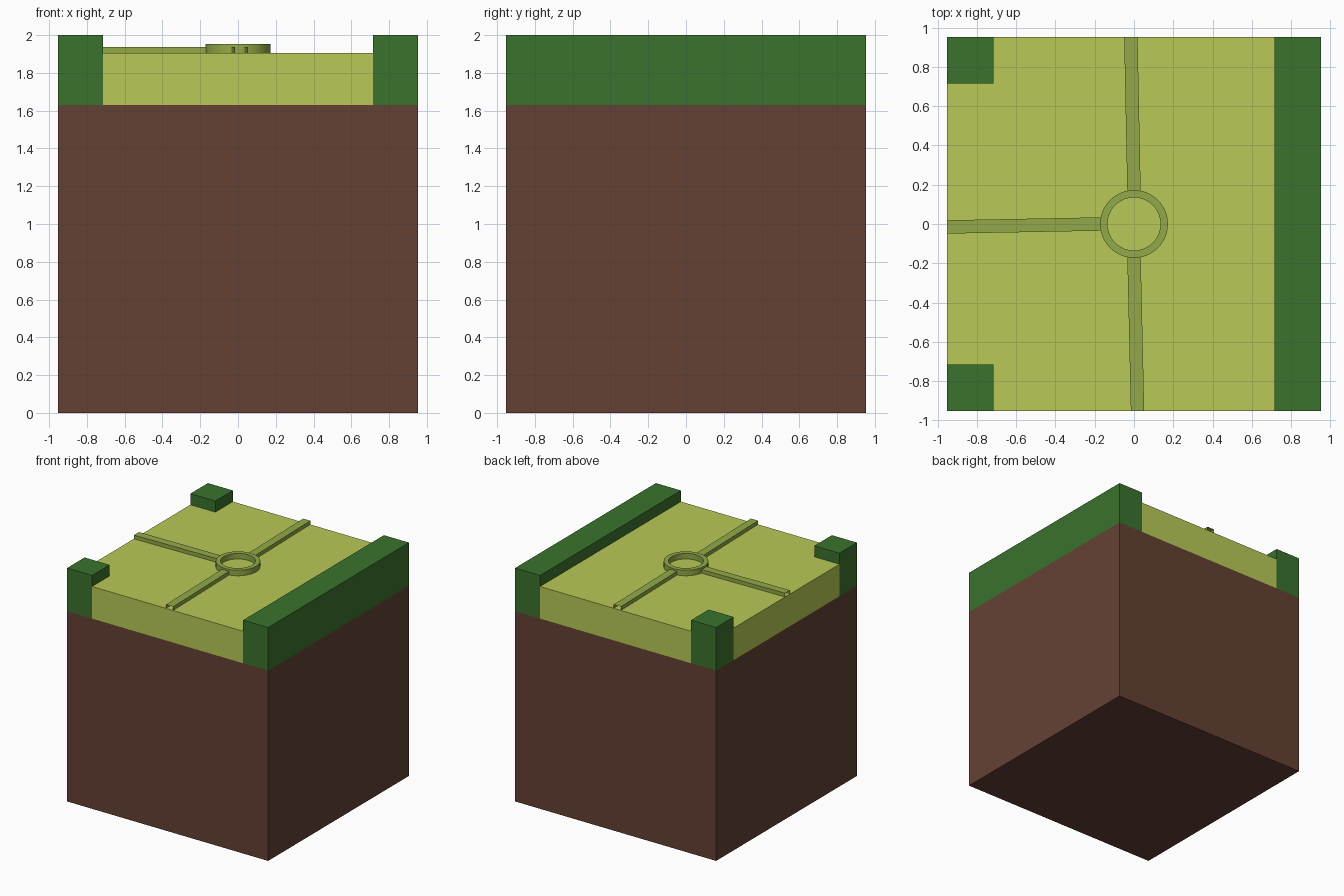
import bpy
import bmesh
from math import cos, sin, tau, radians
from mathutils import Matrix, Vector

cube = bpy.data.objects.get("Cube")
if cube:
    bpy.data.objects.remove(cube)

HALF = 0.953     # half width of the block
INNER = 0.716    # inner edge of the raised hedges
SOIL_TOP, GRASS_TOP, HEDGE_TOP = 1.63, 1.905, 2.0


def material(name, r, g, b):
    def linear(v):
        v /= 255
        return v / 12.92 if v <= 0.04045 else ((v + 0.055) / 1.055) ** 2.4
    mat = bpy.data.materials.new(name)
    mat.use_nodes = True
    colour = (linear(r), linear(g), linear(b), 1)
    mat.diffuse_color = colour
    mat.node_tree.nodes["Principled BSDF"].inputs["Base Color"].default_value = colour
    return mat


soil = material("soil brown", 100, 64, 52)
grass = material("lime grass", 184, 201, 86)
hedge = material("hedge green", 58, 114, 45)
olive = material("olive marking", 146, 170, 72)


def finish(name, bm, mat):
    bmesh.ops.recalc_face_normals(bm, faces=bm.faces)
    mesh = bpy.data.meshes.new(name)
    bm.to_mesh(mesh)
    bm.free()
    mesh.materials.append(mat)
    obj = bpy.data.objects.new(name, mesh)
    bpy.context.collection.objects.link(obj)
    return obj


def prism(name, outline, z0, z1, mat):
    """Extrude a flat outline straight up."""
    bm = bmesh.new()
    base = bm.faces.new([bm.verts.new((x, y, z0)) for x, y in outline])
    up = bmesh.ops.extrude_face_region(bm, geom=[base], use_keep_orig=True)
    verts = [v for v in up["geom"] if isinstance(v, bmesh.types.BMVert)]
    bmesh.ops.translate(bm, verts=verts, vec=(0, 0, z1 - z0))
    return finish(name, bm, mat)


def rect(x0, x1, y0, y1):
    return [(x0, y0), (x1, y0), (x1, y1), (x0, y1)]


# Soil block
prism("soil_block", rect(-HALF, HALF, -HALF, HALF), 0, SOIL_TOP, soil)

# Grass layer, notched around the hedges
prism("grass_layer", [(-INNER, -HALF), (INNER, -HALF), (INNER, HALF), (-INNER, HALF),
                      (-INNER, INNER), (-HALF, INNER), (-HALF, -INNER), (-INNER, -INNER)],
      SOIL_TOP, GRASS_TOP, grass)

# Long hedge on the left, corner hedges on the right
prism("left_hedge", rect(INNER, HALF, -HALF, HALF), SOIL_TOP, HEDGE_TOP, hedge)
prism("front_corner_hedge", rect(-HALF, -INNER, -HALF, -INNER), SOIL_TOP, HEDGE_TOP, hedge)
prism("back_corner_hedge", rect(-HALF, -INNER, INNER, HALF), SOIL_TOP, HEDGE_TOP, hedge)


# Centre ring: a rectangular section swept round
def ring(name, r_in, r_out, z0, z1, count=48):
    bm = bmesh.new()
    section = [(r_in, z0), (r_out, z0), (r_out, z1), (r_in, z1)]
    loops = [[bm.verts.new((r * cos(tau * i / count), r * sin(tau * i / count), z))
              for r, z in section] for i in range(count)]
    for i in range(count):
        a, b = loops[i], loops[(i + 1) % count]
        for k in range(4):
            n = (k + 1) % 4
            bm.faces.new((a[k], b[k], b[n], a[n]))
    return finish(name, bm, olive)


centre_ring = ring("centre_ring", 0.135, 0.173, GRASS_TOP - 0.002, 1.953)
bpy.ops.object.select_all(action='DESELECT')
centre_ring.select_set(True)
bpy.context.view_layer.objects.active = centre_ring
bpy.ops.object.shade_smooth_by_angle(angle=radians(30))


# Slightly slanted path strips: open-ended channels from ring to edge
def path_strip(name, angle, drift):
    turn = Matrix.Rotation(radians(angle), 4, 'Z')
    width = 0.034
    bm = bmesh.new()
    ends = []
    for dist, shift in ((0.165, 0.0), (HALF, drift)):
        section = [(-width, GRASS_TOP), (-width, 1.937), (width, 1.937), (width, GRASS_TOP)]
        ends.append([bm.verts.new(turn @ Vector((dist, shift + y, z))) for y, z in section])
    a, b = ends
    for k in range(3):
        bm.faces.new((a[k], b[k], b[k + 1], a[k + 1]))
    # Keep the open shell facing outward
    bmesh.ops.recalc_face_normals(bm, faces=bm.faces)
    bm.faces.ensure_lookup_table()
    if bm.faces[1].normal.z < 0:
        bmesh.ops.reverse_faces(bm, faces=bm.faces)
    mesh = bpy.data.meshes.new(name)
    bm.to_mesh(mesh)
    bm.free()
    mesh.materials.append(olive)
    bpy.context.collection.objects.link(bpy.data.objects.new(name, mesh))


path_strip("back_path", 90, 0.016)
path_strip("right_path", 180, 0.015)
path_strip("front_path", 270, 0.018)
